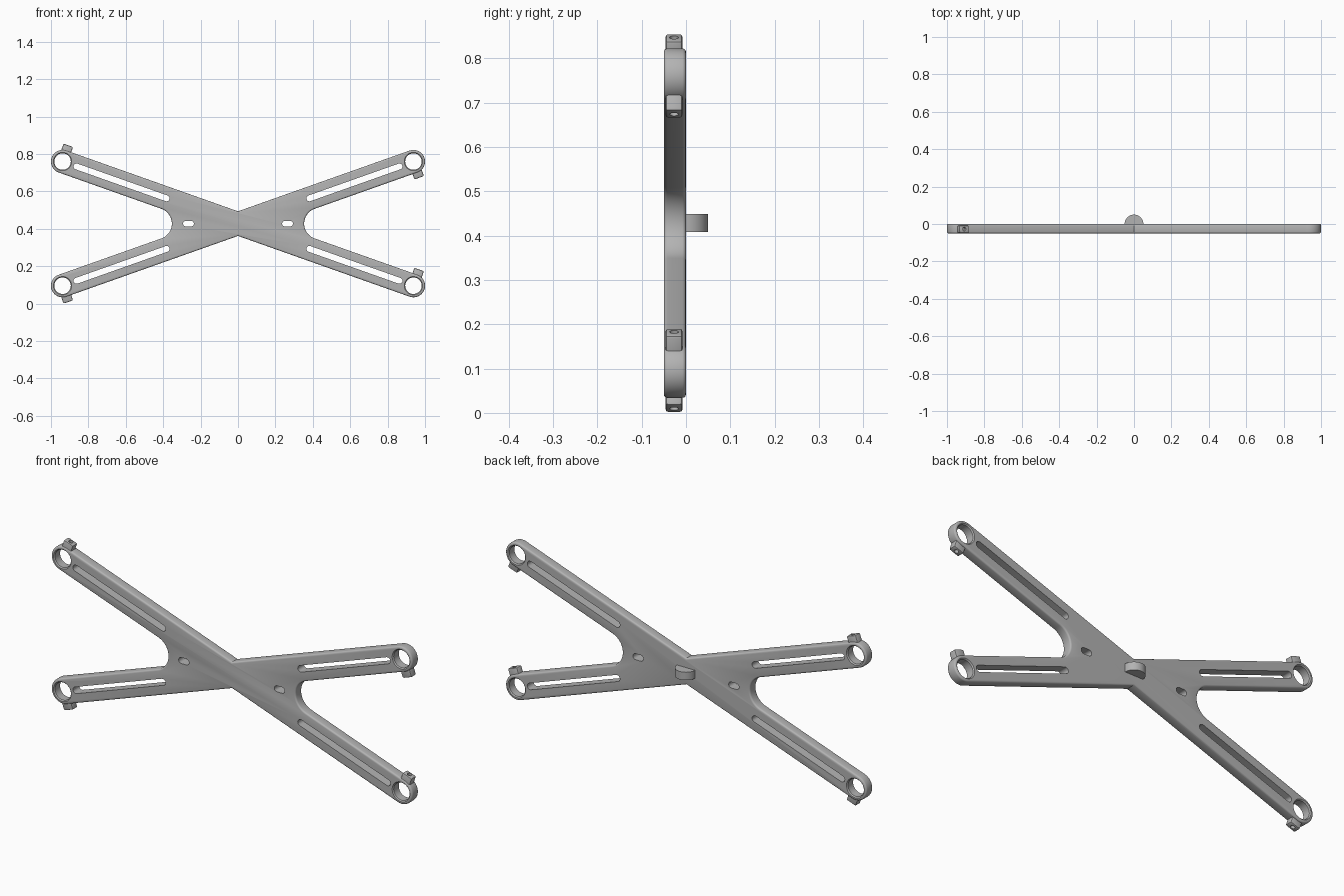
import bpy, bmesh
from math import sin, cos, atan2, pi, hypot
from mathutils import Matrix, Vector

cube = bpy.data.objects.get("Cube")
if cube:
    bpy.data.objects.remove(cube)

MID_Z, DEPTH = 0.428, 0.05
HX, HZ = 0.938, 0.332            # socket centre, measured from the middle
TILT, REACH = atan2(HZ, HX), hypot(HX, HZ)
HALF = 0.062                     # half width of an arm

grey = bpy.data.materials.new("light grey")
grey.use_nodes = True
colour = (0.45, 0.45, 0.45, 1)
grey.diffuse_color = colour
grey.node_tree.nodes["Principled BSDF"].inputs["Base Color"].default_value = colour


def arc(cx, cz, r, a0, a1, n):
    return [(cx + r * cos(a0 + (a1 - a0) * i / n), cz + r * sin(a0 + (a1 - a0) * i / n))
            for i in range(n + 1)]


def circle(r, n=40):
    return arc(0, 0, r, 0, 2 * pi, n)[:-1]


def stadium(x0, x1, r):
    return arc(x1, 0, r, -pi / 2, pi / 2, 10) + arc(x0, 0, r, pi / 2, 3 * pi / 2, 10)


def loft(bm, rings, place=Matrix()):
    """Closed solid through outlines in the xz plane, each at its own y."""
    loops = [[bm.verts.new(place @ Vector((x, y, z))) for x, z in pts] for pts, y in rings]
    faces = [bm.faces.new(loops[0]), bm.faces.new(loops[-1][::-1])]
    n = len(loops[0])
    for a, b in zip(loops, loops[1:]):
        for i in range(n):
            faces.append(bm.faces.new((a[i], b[i], b[(i + 1) % n], a[(i + 1) % n])))
    bmesh.ops.recalc_face_normals(bm, faces=faces)
    return faces


def make(name, bm):
    mesh = bpy.data.meshes.new(name)
    bm.to_mesh(mesh)
    bm.free()
    mesh.materials.append(grey)
    ob = bpy.data.objects.new(name, mesh)
    bpy.context.collection.objects.link(ob)
    return ob


def activate(ob):
    bpy.ops.object.select_all(action='DESELECT')
    ob.select_set(True)
    bpy.context.view_layer.objects.active = ob


def cut(ob, cutter):
    activate(ob)
    mod = ob.modifiers.new("cut", 'BOOLEAN')
    mod.operation, mod.solver, mod.object = 'DIFFERENCE', 'EXACT', cutter
    bpy.ops.object.modifier_apply(modifier=mod.name)
    bpy.data.objects.remove(cutter)


def smooth(ob):
    activate(ob)
    bpy.ops.object.shade_smooth_by_angle(angle=0.6)


def at(x, z, angle=0):
    return Matrix.Translation((x, 0, MID_Z + z)) @ Matrix.Rotation(-angle, 4, 'Y')


# Crossed frame: one quarter outline, mirrored twice
apex = HALF / cos(TILT)
fillet = 0.084
fillet_x = (HALF + fillet) / sin(TILT)
quarter = [(0, apex)]
quarter += arc(HX, HZ, HALF, TILT + pi / 2, TILT - pi / 2, 28)
quarter += arc(fillet_x, 0, fillet, TILT + pi / 2, pi, 12)
right = quarter + [(x, -z) for x, z in quarter[-2::-1]]
outline = right + [(-x, z) for x, z in right[-2:0:-1]]
bm = bmesh.new()
loft(bm, [(outline, -DEPTH), (outline, 0)], at(0, 0))
rims = [e for e in bm.edges if abs(e.verts[0].co.y - e.verts[1].co.y) < 1e-5]
bmesh.ops.bevel(bm, geom=rims, offset=0.008, segments=3, profile=0.5, affect='EDGES')
frame = make("crossed_frame", bm)

# Sockets, long arm slots and the two small middle slots
bm = bmesh.new()
for sx in (1, -1):
    small = stadium(-0.014, 0.014, 0.015)
    loft(bm, [(small, -0.07), (small, 0.02)], at(sx * 0.265, 0))
    for sz in (1, -1):
        angle = atan2(sz * HZ, sx * HX)
        slot = stadium(0.405, 0.916, 0.016)
        loft(bm, [(slot, -0.07), (slot, 0.02)], at(0, 0, angle))
        loft(bm, [(circle(0.051), -0.052), (circle(0.044), -0.045),
                  (circle(0.044), -0.005), (circle(0.051), 0.002)], at(sx * HX, sz * HZ))
cut(frame, make("frame_cutter", bm))
smooth(frame)

# Clamping lugs with a screw hole, one beside each socket
for sx, side in ((1, "left"), (-1, "right")):
    for sz, level in ((1, "upper"), (-1, "lower")):
        # the lug leans towards +x, square to its arm
        angle = atan2(-sx * sz * HX, HZ)
        place = at(sx * HX, sz * HZ, angle) @ Matrix.Translation((0, -0.027, 0))
        bm = bmesh.new()
        bmesh.ops.create_cube(bm, size=1, matrix=place @ Matrix.Translation((0.0715, 0, 0))
                              @ Matrix.Diagonal((0.041, 0.038, 0.054, 1)))
        inv = place.inverted()
        tip = [e for e in bm.edges if any((inv @ v.co).x > 0.08 for v in e.verts)]
        bmesh.ops.bevel(bm, geom=tip, offset=0.006, segments=2, profile=0.5, affect='EDGES')
        lug = make(f"{level}_{side}_lug", bm)
        bm = bmesh.new()
        hole = circle(0.01, 20)
        loft(bm, [(hole, 0.06), (hole, 0.11)], place @ Matrix.Rotation(-pi / 2, 4, 'Z'))
        cut(lug, make("lug_cutter", bm))
        smooth(lug)

# Half-round hanging loop on the back
bm = bmesh.new()
outer = arc(0, 0, 0.05, 0, pi, 24)
inner = [(x, max(z, 0.006)) for x, z in arc(0, 0, 0.039, 0, pi, 24)]
lift = Matrix.Translation((0, 0, MID_Z)) @ Matrix.Rotation(-pi / 2, 4, 'X') @ Matrix.Diagonal((1, 1, -1, 1))
turn = Matrix(((1, 0, 0, 0), (0, 0, 1, 0), (0, 1, 0, MID_Z), (0, 0, 0, 1)))
loft(bm, [(outer, -0.02), (outer, 0.02)], turn)
loop = make("hanging_loop", bm)
bm = bmesh.new()
loft(bm, [(inner, -0.03), (inner, 0.03)], turn)
cut(loop, make("loop_cutter", bm))
smooth(loop)
